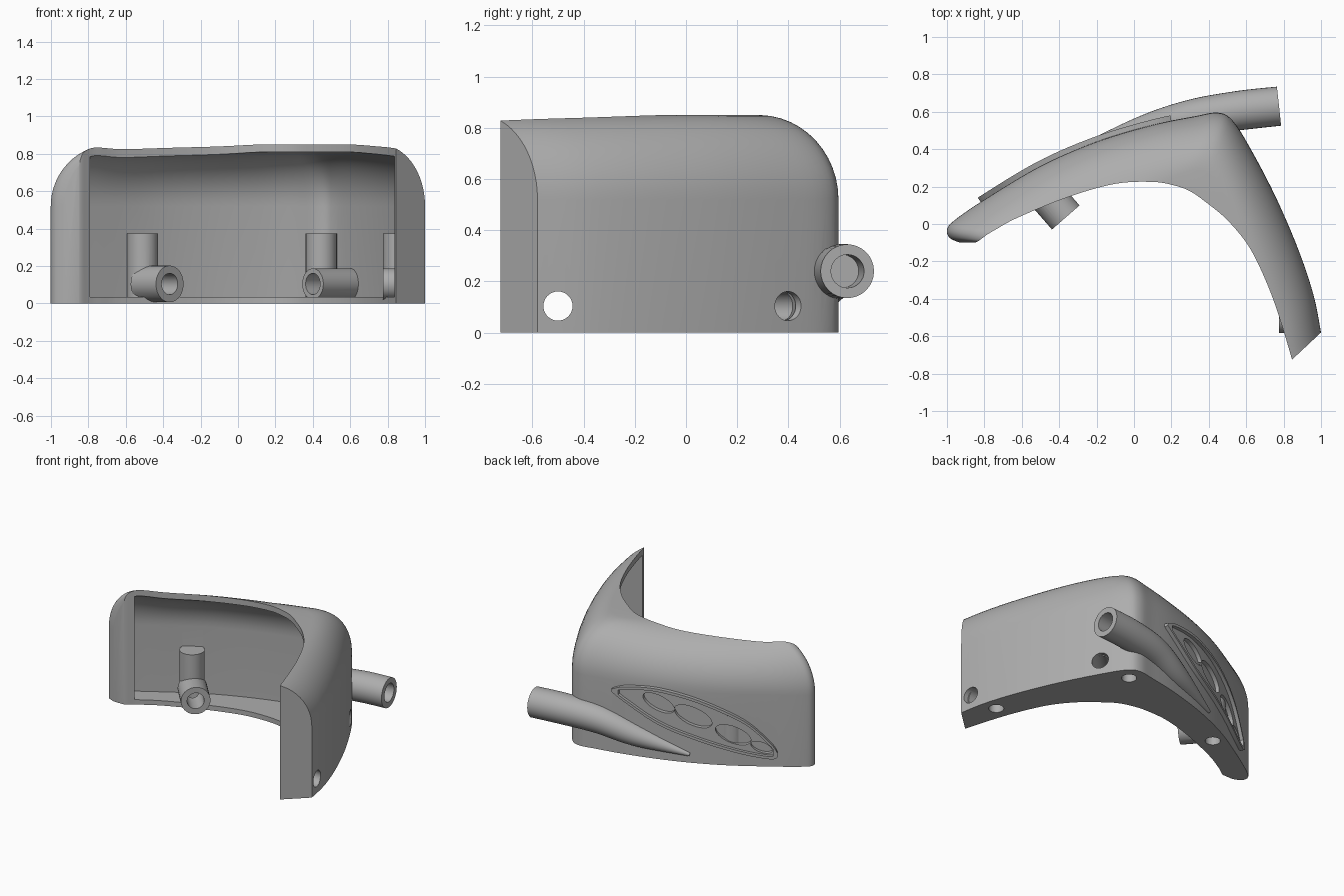
import bpy, bmesh, math
from mathutils import Vector

cube = bpy.data.objects.get("Cube")
if cube:
    bpy.data.objects.remove(cube, do_unlink=True)

grey = bpy.data.materials.new("plain grey")
grey.use_nodes = True
grey.diffuse_color = (0.42, 0.42, 0.42, 1)
grey.node_tree.nodes["Principled BSDF"].inputs["Base Color"].default_value = (0.42, 0.42, 0.42, 1)

UP = Vector((0, 0, 1))
RADIUS, SHOULDER, WALL, FLOOR = 0.33, 0.52, 0.04, 0.035


def spline(pts, u):
    """Catmull-Rom point at parameter u along rows of any length."""
    i = min(int(u), len(pts) - 2)
    t = u - i
    a, b, c, d = (pts[max(0, min(len(pts) - 1, i + k))] for k in (-1, 0, 1, 2))
    return [q + t / 2 * (r - p + t * (2 * p - 5 * q + 4 * r - s + t * (3 * (q - r) + s - p)))
            for p, q, r, s in zip(a, b, c, d)]


def sample(pts, n, start=0.0, end=None):
    end = len(pts) - 1 if end is None else end
    return [spline(pts, start + (end - start) * k / n) for k in range(n + 1)]


def loft(name, rings):
    """Closed solid through a list of matching rings."""
    bm = bmesh.new()
    rows = [[bm.verts.new(p) for p in ring] for ring in rings]
    n = len(rows[0])
    for a, b in zip(rows, rows[1:]):
        for j in range(n):
            bm.faces.new((a[j], a[(j + 1) % n], b[(j + 1) % n], b[j]))
    bm.faces.new(rows[0])
    bm.faces.new(rows[-1])
    bmesh.ops.recalc_face_normals(bm, faces=bm.faces)
    mesh = bpy.data.meshes.new(name)
    bm.to_mesh(mesh)
    bm.free()
    mesh.materials.append(grey)
    obj = bpy.data.objects.new(name, mesh)
    bpy.context.collection.objects.link(obj)
    return obj


def rod(name, a, b, r, r2=None, side=None, n=32):
    """Straight round or elliptical rod from a to b."""
    a, b = Vector(a), Vector(b)
    axis = (b - a).normalized()
    if side is None:
        side = axis.orthogonal().normalized()
    other = axis.cross(side)
    ring = [side * r * math.cos(2 * math.pi * k / n) + other * (r2 or r) * math.sin(2 * math.pi * k / n)
            for k in range(n)]
    return loft(name, [[a + v for v in ring], [b + v for v in ring]])


def combine(target, tool, operation):
    mod = target.modifiers.new(operation, 'BOOLEAN')
    mod.object, mod.operation, mod.solver = tool, operation, 'EXACT'
    bpy.context.view_layer.objects.active = target
    bpy.ops.object.modifier_apply(modifier=mod.name)
    bpy.data.objects.remove(tool, do_unlink=True)


# Plan sections: outer x, y then inner x, y
plan = [(-.93, -.1, -.85, -.1), (-.985, -.075, -.83, -.09), (-1, -.03, -.79, -.06),
        (-.96, .02, -.74, -.03), (-.8, .13, -.62, .035), (-.5, .31, -.35, .145),
        (-.2, .44, -.1, .215), (.1, .53, .1, .225), (.32, .575, .22, .205),
        (.45, .595, .3, .175), (.53, .55, .38, .12), (.63, .39, .5, .02),
        (.76, .14, .62, -.13), (.88, -.14, .72, -.34), (.96, -.38, .79, -.54),
        (1, -.58, .845, -.725)]


def section(row, inset, base, extra):
    """Upright wall with a rounded shoulder running to the inner edge."""
    o, i = Vector((row[0], row[1], 0)), Vector((row[2], row[3], 0))
    inward = (i - o).normalized()
    width = (i - o).length + extra
    r = RADIUS - inset
    reach = min(width - inset, r)
    sweep = math.acos(1 - reach * .98 / r)
    pts = [(inset, base)]
    for k in range(13):
        a = sweep * k / 12
        pts.append((inset + r * (1 - math.cos(a)), SHOULDER + r * math.sin(a)))
    pts.append((width, SHOULDER + math.sqrt(max(0, r * r - (r - reach) ** 2))))
    pts.append((width, base))
    return [o + inward * s + UP * z for s, z in pts]


shell = loft("curved_shell", [section(p, 0, 0, 0) for p in sample(plan, 75)])

# Back wall lookup, used by the parts that sit on it
back = [p[:2] for p in sample(plan, 300, 2, 9)]


def on_wall(x, z, out):
    k = next((k for k in range(1, len(back) - 1) if back[k][0] >= x), len(back) - 2)
    (x0, y0), (x1, y1) = back[k - 1], back[k + 1]
    tangent = Vector((x1 - x0, y1 - y0, 0)).normalized()
    y = y0 + (x - x0) * (y1 - y0) / (x1 - x0)
    normal = Vector((-tangent.y, tangent.x, 0))
    return Vector((x, y, z)) + normal * out, normal, tangent


# Slanted lens panel with a raised rim: x, top z, bottom z
lens = [(.2, .47, .45), (.1, .505, .385), (-.12, .52, .26), (-.38, .465, .17),
        (-.63, .34, .095), (-.78, .18, .065), (-.82, .11, .08)]


def panel(name, low, high, rim, start, end):
    rings = []
    for x, top, bottom in sample(lens, 36, start, end):
        t, b = top - rim, bottom + rim
        rings.append([on_wall(x, z, d)[0] for z, d in ((t, low), (t, high), (b, high), (b, low))])
    return loft(name, rings)


combine(shell, panel("lens_panel", -.03, .028, 0, 0, 6), 'UNION')
combine(shell, panel("panel_recess", .004, .1, .02, .6, 5.2), 'DIFFERENCE')

# Four oval pockets
for x, z, r in ((-.11, .41, .115), (-.33, .34, .135), (-.57, .225, .125), (-.73, .14, .075)):
    p, normal, tangent = on_wall(x, z, 0)
    along = (tangent + UP * .4).normalized()
    pocket = rod("pocket", p - normal * .025, p + normal * .1, r, r * .47, along)
    combine(shell, pocket, 'DIFFERENCE')

# Tapering pipe that blends into the back wall: x, y, z, radius
pipe = [(.775, .63, .24, .105), (.55, .605, .24, .105), (.3, .565, .22, .098),
        (.04, .5, .145, .075), (-.31, .4, .06, .012)]
rings = []
for k, row in enumerate(sample(pipe, 32)):
    c = Vector(row[:3])
    ahead, behind = (Vector(spline(pipe, max(0, min(4, k / 8 + d)))[:3]) for d in (.05, -.05))
    axis = (behind - ahead).normalized()
    side = UP.cross(axis).normalized()
    lift = axis.cross(side)
    rings.append([c + (side * math.cos(a) + lift * math.sin(a)) * row[3]
                  for a in (2 * math.pi * j / 32 for j in range(32))])
combine(shell, loft("tapered_pipe", rings), 'UNION')
combine(shell, rod("pipe_bore", (.85, .64, .24), (.6, .61, .24), .065), 'DIFFERENCE')

# Hollow interior, open on the inner side
cavity = loft("cavity", [section(p, WALL, FLOOR, .15) for p in sample(plan, 64, 2, 14.75)])
combine(shell, cavity, 'DIFFERENCE')

# Posts and cross tubes: post x, y, tube start, tube end, tube radius, bore end
fittings = [((-.51, .2), (-.365, .035), (-.5, .19), .098, (-.5, .19)),
            ((.445, .48), (.4, .19), (.6, .375), .083, (.75, .514)),
            ((.858, -.39), (.775, -.5), (.955, -.5), .083, (1.1, -.5))]
for post, start, end, radius, bore in fittings:
    combine(shell, rod("post", (*post, .01), (*post, .375), .083), 'UNION')
    combine(shell, rod("tube", (*start, .104), (*end, .104), radius), 'UNION')
for post, start, end, radius, bore in fittings:
    a, b = Vector((*start, .104)), Vector((*bore, .104))
    a -= (b - a).normalized() * .05
    combine(shell, rod("tube_bore", a, b, .057), 'DIFFERENCE')
    combine(shell, rod("post_bore", (*post, -.1), (*post, .3), .05), 'DIFFERENCE')

bpy.ops.object.select_all(action='DESELECT')
shell.select_set(True)
bpy.context.view_layer.objects.active = shell
bpy.ops.object.shade_smooth_by_angle(angle=math.radians(30))
